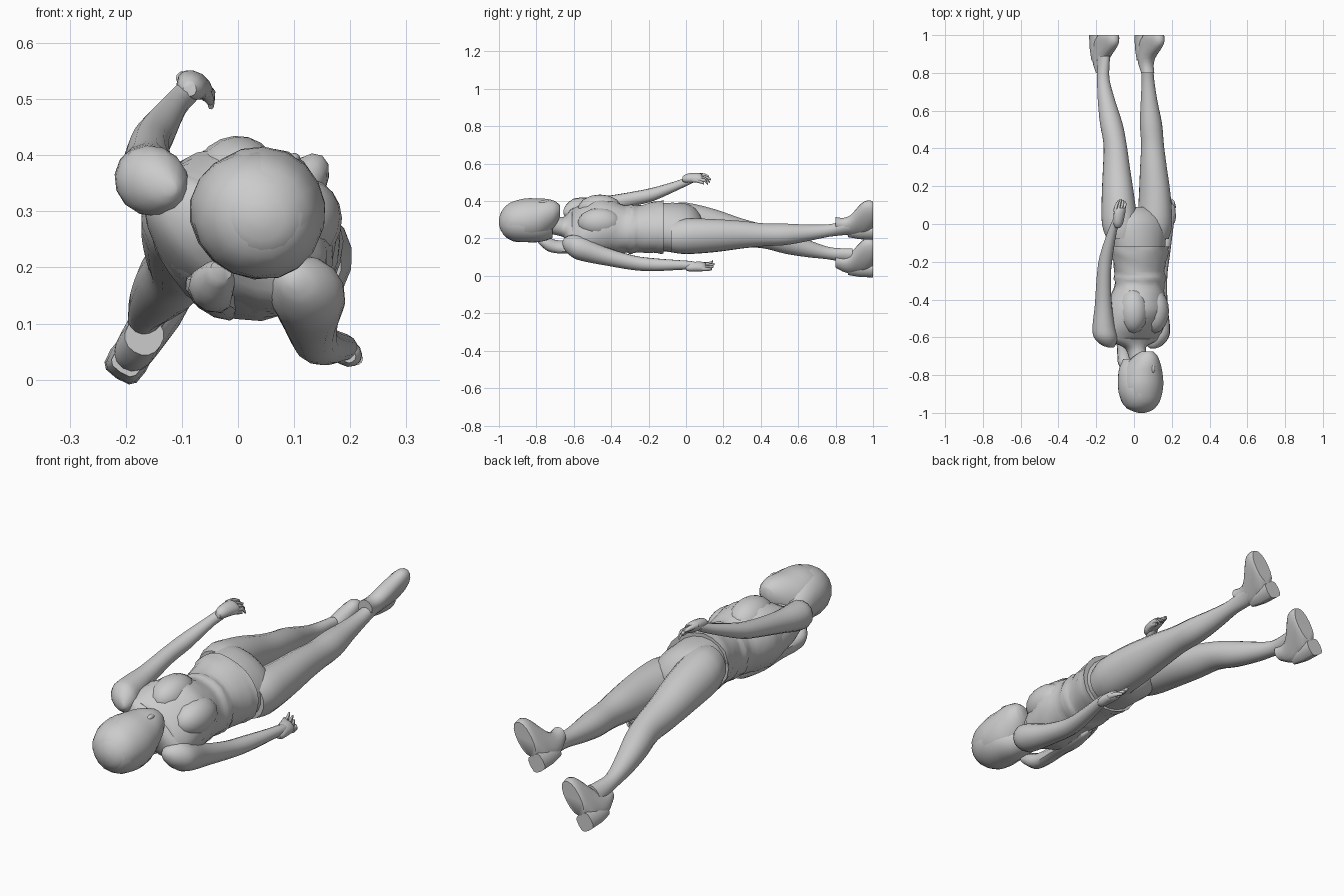
import bpy, bmesh, math, random
from mathutils import Vector
random.seed(3)

# Body is rolled about its long (y) axis: U = side direction, F = chest direction
A = math.radians(-33)
U = Vector((math.cos(A), 0, math.sin(A)))
F = Vector((-math.sin(A), 0, math.cos(A)))
Y = Vector((0, 1, 0))


def catmull(pts, steps):
    """Smoothly resample station tuples."""
    out = []
    for i in range(len(pts) - 1):
        p = [pts[max(i - 1, 0)], pts[i], pts[i + 1], pts[min(i + 2, len(pts) - 1)]]
        for k in range(steps):
            t = k / steps
            out.append([0.5 * (2 * b + (c - a) * t + (2 * a - 5 * b + 4 * c - d) * t * t
                               + (3 * b - a - 3 * c + d) * t ** 3) for a, b, c, d in zip(*p)])
    return out + [list(pts[-1])]


def loft(name, stations, sides=16, steps=3, wrinkle=0.0, power=1.0):
    """Skin of ellipses across y; station = (x, y, z, half width, half depth)."""
    bm = bmesh.new()
    rings = []
    for x, y, z, w, d in catmull(stations, steps):
        ring = []
        for k in range(sides):
            a = 2 * math.pi * k / sides
            c, s = math.cos(a), math.sin(a)
            c = math.copysign(abs(c) ** power, c)
            s = math.copysign(abs(s) ** power, s)
            r = 1 + random.uniform(-wrinkle, wrinkle)
            ring.append(bm.verts.new(Vector((x, y, z)) + U * (w * c * r) + F * (d * s * r)))
        rings.append(ring)
    for r0, r1 in zip(rings, rings[1:]):
        for k in range(sides):
            j = (k + 1) % sides
            bm.faces.new((r0[k], r0[j], r1[j], r1[k]))
    bm.faces.new(rings[0])
    bm.faces.new(rings[-1])
    return finish(name, bm)


def blob(name, centre, w, l, d):
    """Ellipsoid in the rolled body frame."""
    bm = bmesh.new()
    bmesh.ops.create_uvsphere(bm, u_segments=16, v_segments=10, radius=1)
    for v in bm.verts:
        p = v.co.copy()
        v.co = Vector(centre) + U * (p.x * w) + Y * (p.y * l) + F * (p.z * d)
    return finish(name, bm)


def finish(name, bm):
    bmesh.ops.recalc_face_normals(bm, faces=bm.faces)
    me = bpy.data.meshes.new(name)
    bm.to_mesh(me)
    bm.free()
    ob = bpy.data.objects.new(name, me)
    bpy.context.collection.objects.link(ob)
    bpy.context.view_layer.objects.active = ob
    for o in bpy.context.selected_objects:
        o.select_set(False)
    ob.select_set(True)
    bpy.ops.object.shade_smooth_by_angle(angle=math.radians(50))
    return ob


def at(c, u, y, f):
    p = Vector((c[0], 0, c[1])) + U * u + F * f
    return (p.x, y, p.z)


# Torso and neck
loft("torso", [(0.03, -0.76, 0.28, .05, .05), (0.015, -0.68, 0.265, .05, .05),
               (0.0, -0.645, 0.26, .075, .055), (-0.01, -0.61, 0.25, .165, .075),
               (-0.01, -0.55, 0.25, .175, .105), (0.005, -0.45, 0.252, .155, .135),
               (0.03, -0.29, 0.25, .125, .115), (0.025, -0.12, 0.26, .15, .12),
               (0.02, 0.0, 0.255, .165, .115), (0.015, 0.06, 0.25, .13, .085),
               (0.015, 0.09, 0.25, .05, .04)], 20)

# Crumpled top: bulges over the chest, gathers at the waist, flares to the hem
loft("shirt", [(-0.005, -0.61, 0.252, .15, .075), (0.0, -0.55, 0.255, .17, .118),
               (0.01, -0.47, 0.262, .168, .148), (0.018, -0.4, 0.26, .155, .142),
               (0.028, -0.33, 0.25, .135, .123), (0.03, -0.29, 0.25, .14, .127),
               (0.03, -0.25, 0.252, .136, .121), (0.03, -0.17, 0.26, .155, .13),
               (0.03, -0.12, 0.262, .165, .134)], 22, 3, 0.025)
for s, n in ((-1, "left"), (1, "right")):
    blob("chest_" + n, at((0.01, 0.255), s * .066, -0.46, .075), .078, .12, .082)

# Head, jaw, nose and tied hair
loft("head", [(0.04, -1.0, 0.29, .015, .015), (0.04, -0.985, 0.29, .06, .055),
              (0.04, -0.94, 0.295, .098, .095), (0.04, -0.86, 0.3, .117, .113),
              (0.042, -0.79, 0.302, .108, .113), (0.05, -0.74, 0.315, .086, .1),
              (0.062, -0.70, 0.332, .06, .07), (0.07, -0.675, 0.345, .03, .035)], 18)
blob("nose", at((0.04, 0.3), 0, -0.765, .108), .012, .025, .014)
loft("hair_cap", [(0.038, -1.0, 0.29, .012, .012), (0.036, -0.975, 0.29, .078, .07),
                  (0.034, -0.92, 0.292, .111, .106), (0.032, -0.85, 0.292, .121, .11),
                  (0.022, -0.77, 0.28, .107, .093), (0.01, -0.715, 0.265, .07, .06)],
     18, 3, 0.012)
loft("ponytail", [(-0.03, -0.79, 0.195, .02, .02), (-0.045, -0.74, 0.17, .04, .038),
                  (-0.05, -0.68, 0.155, .042, .033), (-0.05, -0.58, 0.155, .05, .03),
                  (-0.04, -0.46, 0.143, .05, .03), (-0.03, -0.37, 0.14, .038, .022),
                  (-0.025, -0.33, 0.14, .015, .01)], 10, 3, 0.02)

# Legs
loft("left_leg", [(-0.06, -0.08, 0.30, .085, .085), (-0.075, 0.0, 0.295, .095, .1),
                  (-0.085, 0.15, 0.268, .084, .093), (-0.093, 0.3, 0.232, .07, .077),
                  (-0.1, 0.42, 0.21, .06, .066), (-0.12, 0.53, 0.18, .06, .063),
                  (-0.145, 0.65, 0.147, .047, .048), (-0.162, 0.76, 0.122, .034, .034),
                  (-0.163, 0.84, 0.11, .03, .04), (-0.16, 0.89, 0.105, .03, .045)], 16)
loft("right_leg", [(0.1, -0.08, 0.21, .085, .085), (0.11, 0.0, 0.212, .092, .098),
                   (0.11, 0.15, 0.215, .082, .092), (0.103, 0.3, 0.22, .07, .076),
                   (0.098, 0.42, 0.22, .061, .062), (0.09, 0.53, 0.222, .06, .058),
                   (0.08, 0.65, 0.23, .045, .045), (0.074, 0.76, 0.242, .034, .034),
                   (0.07, 0.84, 0.255, .03, .04), (0.072, 0.89, 0.265, .03, .045)], 16)

# Shoes: ankle spreading forward into a toe, with a separate boxy heel
for n, c in (("left", (-0.155, 0.097)), ("right", (0.085, 0.299))):
    def st(f, y, w, d, c=c):
        return (*at(c, 0, y, f), w, d)
    loft(n + "_shoe", [st(-.022, .8, .034, .034), st(-.038, .84, .036, .044),
                       st(-.035, .88, .038, .06), st(-.008, .92, .039, .087),
                       st(.012, .955, .041, .104), st(.03, .985, .042, .088),
                       st(.035, 1.0, .038, .078)], 16, 2, 0, .9)
    loft(n + "_heel", [st(-.07, .865, .028, .03), st(-.075, .93, .034, .036),
                       st(-.075, 1.0, .037, .038)], 12, 1, 0, .6)

# Arms
loft("left_arm", [(-0.12, -0.655, 0.34, .01, .01), (-0.135, -0.64, 0.345, .04, .035),
                  (-0.15, -0.6, 0.352, .064, .06),
                  (-0.16, -0.54, 0.36, .06, .06), (-0.162, -0.43, 0.38, .045, .048),
                  (-0.16, -0.28, 0.412, .037, .04), (-0.147, -0.17, 0.438, .035, .036),
                  (-0.115, -0.04, 0.486, .024, .026), (-0.095, 0.01, 0.508, .023, .024),
                  (-0.085, 0.04, 0.52, .02, .02)], 14)
loft("right_arm", [(0.1, -0.66, 0.175, .01, .01), (0.108, -0.645, 0.17, .04, .035),
                   (0.12, -0.6, 0.158, .066, .062),
                   (0.128, -0.54, 0.14, .062, .065), (0.13, -0.43, 0.105, .048, .05),
                   (0.138, -0.28, 0.07, .038, .04), (0.155, -0.17, 0.06, .035, .034),
                   (0.182, -0.03, 0.058, .025, .026), (0.19, 0.02, 0.057, .023, .023),
                   (0.193, 0.05, 0.055, .02, .02)], 14)

# Hands: palm, four curled fingers and a thumb
for n, p, side in (("left", Vector((-0.08, 0, 0.525)), 1),
                   ("right", Vector((0.192, 0, 0.05)), -1)):
    dy = 0.01 if n == "left" else 0.03
    loft(n + "_palm", [(p.x - .006 * side, dy - .03, p.z - .008, .012, .012),
                       (p.x - .004 * side, dy - .01, p.z - .004, .025, .022),
                       (p.x, dy + .025, p.z, .031, .024),
                       (p.x + .005 * side, dy + .06, p.z, .033, .022),
                       (p.x + .008 * side, dy + .075, p.z, .026, .014)], 12)
    for k in range(4):
        o = (k - 1.5) * .017
        q = p + U * o
        tip = p + U * (o + .022 * side) - F * (.006 * (k + 1) - .01)
        end = dy + .125 - abs(k - 1.2) * .009
        loft(f"{n}_finger_{k + 1}", [(q.x, dy + .055, q.z, .009, .011),
                                     (q.x + .009 * side, dy + .09, q.z, .009, .01),
                                     (tip.x, end, tip.z, .005, .006)], 8, 2)
    t = p + U * (.026 * side)
    e = p + U * (.042 * side) - F * .008
    loft(n + "_thumb", [(t.x - .01 * side, dy + .01, t.z, .011, .011),
                        (t.x, dy + .045, t.z, .011, .012),
                        (e.x, dy + .085, e.z, .006, .007)], 8, 2)
